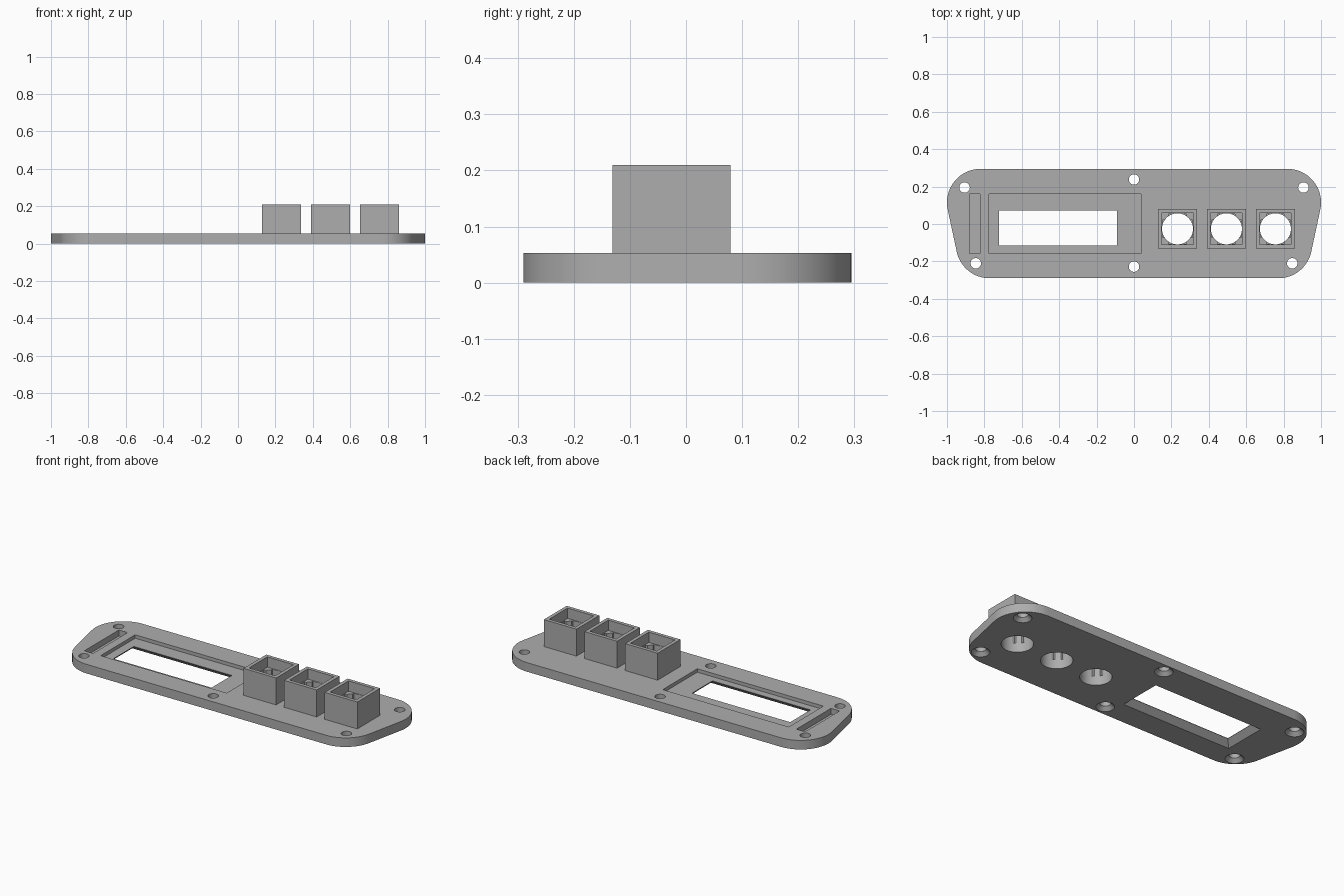
import bpy, bmesh, math
from mathutils import Vector

cube = bpy.data.objects.get("Cube")
if cube:
    bpy.data.objects.remove(cube, do_unlink=True)

grey = bpy.data.materials.new("plain_grey")
grey.use_nodes = True
COLOR = (0.42, 0.42, 0.42, 1)
grey.diffuse_color = COLOR
grey.node_tree.nodes["Principled BSDF"].inputs["Base Color"].default_value = COLOR

THICK = 0.053
TOP = 0.21


def loft(name, lower, upper, z0, z1):
    """Solid between two matching outlines at two heights."""
    bm = bmesh.new()
    a = [bm.verts.new((x, y, z0)) for x, y in lower]
    b = [bm.verts.new((x, y, z1)) for x, y in upper]
    bm.faces.new(a[::-1])
    bm.faces.new(b)
    n = len(a)
    for i in range(n):
        j = (i + 1) % n
        bm.faces.new((a[i], a[j], b[j], b[i]))
    mesh = bpy.data.meshes.new(name)
    bm.to_mesh(mesh)
    bm.free()
    mesh.materials.append(grey)
    obj = bpy.data.objects.new(name, mesh)
    bpy.context.collection.objects.link(obj)
    return obj


def rect(x0, x1, y0, y1, grow=0):
    x0, x1, y0, y1 = x0 - grow, x1 + grow, y0 - grow, y1 + grow
    return [(x0, y0), (x1, y0), (x1, y1), (x0, y1)]


def arc(x, y, r, start=0, end=360, steps=48):
    full = end - start == 360
    angles = [math.radians(start + (end - start) * i / steps) for i in range(steps + (not full))]
    return [(x + r * math.cos(t), y + r * math.sin(t)) for t in angles]


def prism(name, outline, z0, z1):
    return loft(name, outline, outline, z0, z1)


def cut(target, cutters):
    """Subtract the cutters one by one, then bake and drop them."""
    bpy.context.view_layer.objects.active = target
    for c in cutters:
        c.hide_render = True
        mod = target.modifiers.new("cut", 'BOOLEAN')
        mod.operation = 'DIFFERENCE'
        mod.solver = 'EXACT'
        mod.object = c
        bpy.ops.object.modifier_apply(modifier=mod.name)
        bpy.data.objects.remove(c, do_unlink=True)


def smooth(obj):
    bpy.ops.object.select_all(action='DESELECT')
    obj.select_set(True)
    bpy.context.view_layer.objects.active = obj
    bpy.ops.object.shade_smooth_by_angle(angle=math.radians(30))


# Faceplate: tapered outline with four rounded corners
R, TAPER = 0.18, 12.5
right_half = arc(0.772, -0.11, R, -90, -TAPER, 16) + arc(0.82, 0.115, R, -TAPER, 90, 20)
outline = right_half + [(-x, y) for x, y in reversed(right_half)]
plate = prism("faceplate", outline, 0, THICK)

cutters = []

# Display recess, bevelled window and side slot
window = (-0.722, -0.09, -0.115, 0.072)
FLOOR = 0.033
cutters.append(prism("recess", rect(-0.775, 0.038, -0.158, 0.16), FLOOR, 0.1))
cutters.append(prism("opening", rect(*window), -0.1, 0.1))
cutters.append(loft("bevel", rect(*window, grow=0.045), rect(*window), -0.01, FLOOR - 0.002))
cutters.append(prism("slot", rect(-0.88, -0.824, -0.158, 0.16), 0.018, 0.1))

# Screw holes, countersunk from below
screws = [(0, 0.238), (0, -0.228)]
for side in (-1, 1):
    screws += [(side * 0.906, 0.195), (side * 0.846, -0.21)]
for x, y in screws:
    cutters.append(prism("screw_hole", arc(x, y, 0.028, steps=32), -0.1, 0.1))
    cutters.append(loft("countersink", arc(x, y, 0.056, steps=32),
                        arc(x, y, 0.0281, steps=32), -0.008, 0.02))

# Button housings above round holes
CY, HALF, INNER, BORE = -0.026, 0.105, 0.0845, 0.083
LEDGE = 0.15
for n, cx in enumerate((0.2325, 0.494, 0.756)):
    cutters.append(prism("button_hole", arc(cx, CY, BORE), -0.1, 0.1))

    def square(h):
        return rect(cx - h, cx + h, CY - h, CY + h)

    housing = prism(f"button_housing_{n + 1}", square(HALF), THICK, TOP)
    parts = [prism("cavity", square(INNER), LEDGE, 0.3),
             prism("bore", arc(cx, CY, BORE), 0, 0.3)]
    # Narrow slits either side of each corner post
    for s in (-1, 1):
        a, b = sorted((s * 0.031, s * 0.047))
        parts.append(prism("slit_x", rect(cx - 0.08, cx + 0.08, CY + a, CY + b), 0, 0.3))
        parts.append(prism("slit_y", rect(cx + a, cx + b, CY - 0.08, CY + 0.08), 0, 0.3))
    cut(housing, parts)
    smooth(housing)

cut(plate, cutters)
smooth(plate)
